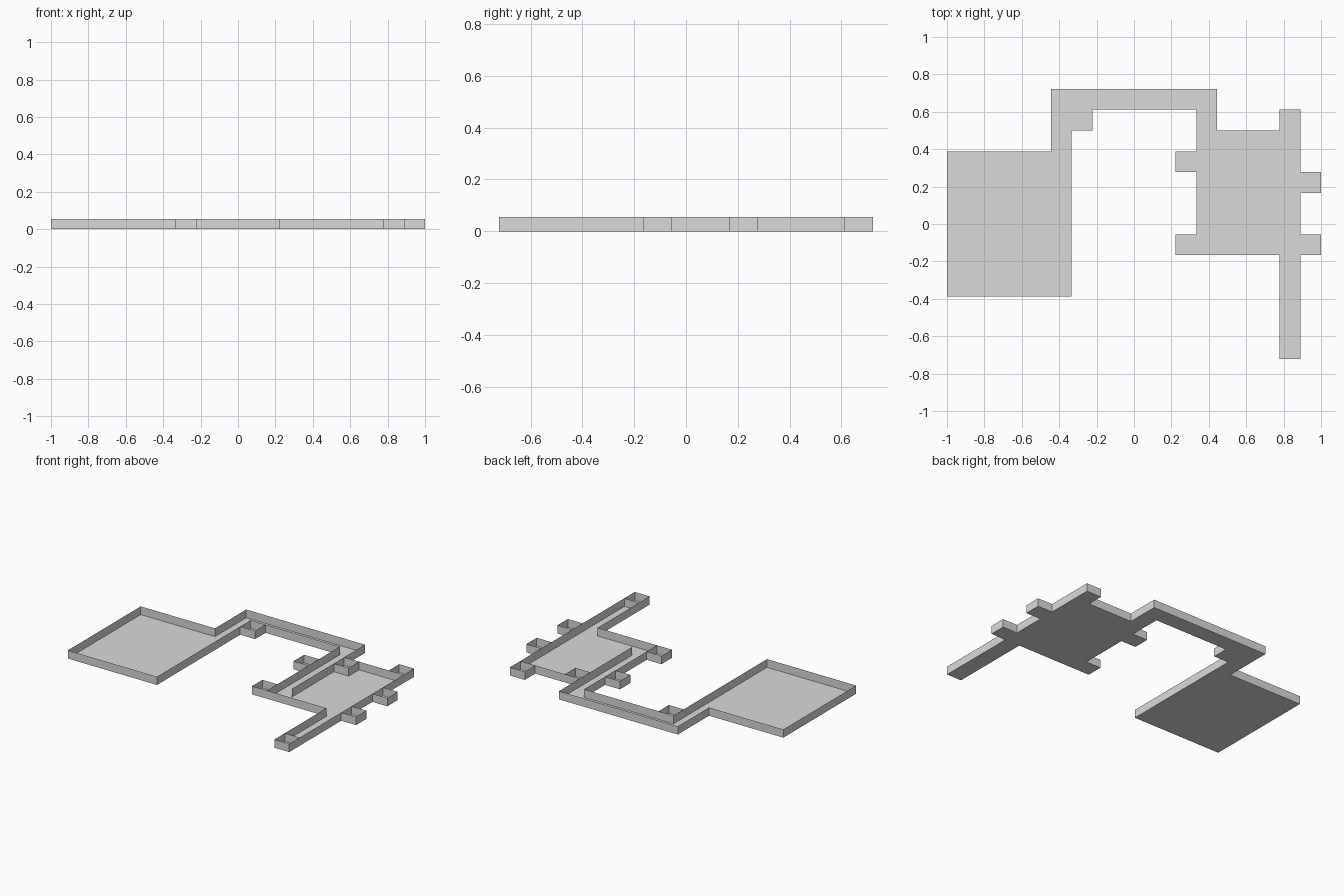
import bpy
import bmesh

cube = bpy.data.objects.get("Cube")
if cube:
    bpy.data.objects.remove(cube, do_unlink=True)

UNIT = 1 / 9          # one floor tile
HEIGHT = UNIT / 2     # wall height
GREY = (0.7, 0.7, 0.7, 1)

stone = bpy.data.materials.new("plain_grey")
stone.use_nodes = True
stone.diffuse_color = GREY
stone.node_tree.nodes["Principled BSDF"].inputs["Base Color"].default_value = GREY


def finish(bm, name):
    mesh = bpy.data.meshes.new(name)
    bm.to_mesh(mesh)
    bm.free()
    mesh.materials.append(stone)
    bpy.context.collection.objects.link(bpy.data.objects.new(name, mesh))


def floor(name, x0, y0, x1, y1):
    """Flat rectangular floor between two corners in tiles."""
    bm = bmesh.new()
    corners = [(x0, y0), (x1, y0), (x1, y1), (x0, y1)]
    bm.faces.new([bm.verts.new((x * UNIT, y * UNIT, 0)) for x, y in corners])
    finish(bm, name)


def wall(name, path, closed=False):
    """Thin upright wall along a path in tiles."""
    bm = bmesh.new()
    low = [bm.verts.new((x * UNIT, y * UNIT, 0)) for x, y in path]
    high = [bm.verts.new((x * UNIT, y * UNIT, HEIGHT)) for x, y in path]
    for i in range(len(path) if closed else len(path) - 1):
        j = (i + 1) % len(path)
        bm.faces.new((low[i], low[j], high[j], high[i]))
    finish(bm, name)


def closet(name, x, y, dx, dy):
    """One-tile closet standing outside a wall, growing in (dx, dy)."""
    px, py = -dy, dx
    path = [(x, y), (x + dx, y + dy), (x + dx + px, y + dy + py), (x + px, y + py)]
    xs, ys = zip(*path)
    floor(name + "_floor", min(xs), min(ys), max(xs), max(ys))
    wall(name + "_wall", path)


# Floors of the rooms and corridors
floor("west_room_floor", -9, -3.5, -3, 3.5)
floor("west_corridor_floor", -4, 3.5, -3, 5.5)
floor("north_corridor_floor", -4, 5.5, 4, 6.5)
floor("east_corridor_floor", 3, -1.5, 4, 5.5)
floor("east_room_floor", 4, -1.5, 8, 4.5)
floor("south_corridor_floor", 7, -6.5, 8, -1.5)

# One outer wall runs around all of them
wall("outer_wall", [
    (-9, -3.5), (-3, -3.5), (-3, 5.5), (3, 5.5), (3, -1.5), (7, -1.5), (7, -6.5),
    (8, -6.5), (8, 4.5), (4, 4.5), (4, 6.5), (-4, 6.5), (-4, 3.5), (-9, 3.5)], closed=True)

# Inner walls
wall("corridor_partition", [(4, 4.5), (4, -0.5)])
wall("corridor_end_partition", [(7, -5.5), (8, -5.5)])
wall("corner_closet_wall", [(4, 3.5), (5, 3.5), (5, 4.5)])

# Closets around the outside
closet("corridor_closet", -3, 4.5, 1, 0)
closet("west_closet_upper", 3, 3.5, -1, 0)
closet("west_closet_lower", 3, -0.5, -1, 0)
closet("east_closet_upper", 8, 1.5, 1, 0)
closet("east_closet_lower", 8, -1.5, 1, 0)
closet("north_closet", 8, 4.5, 0, 1)
